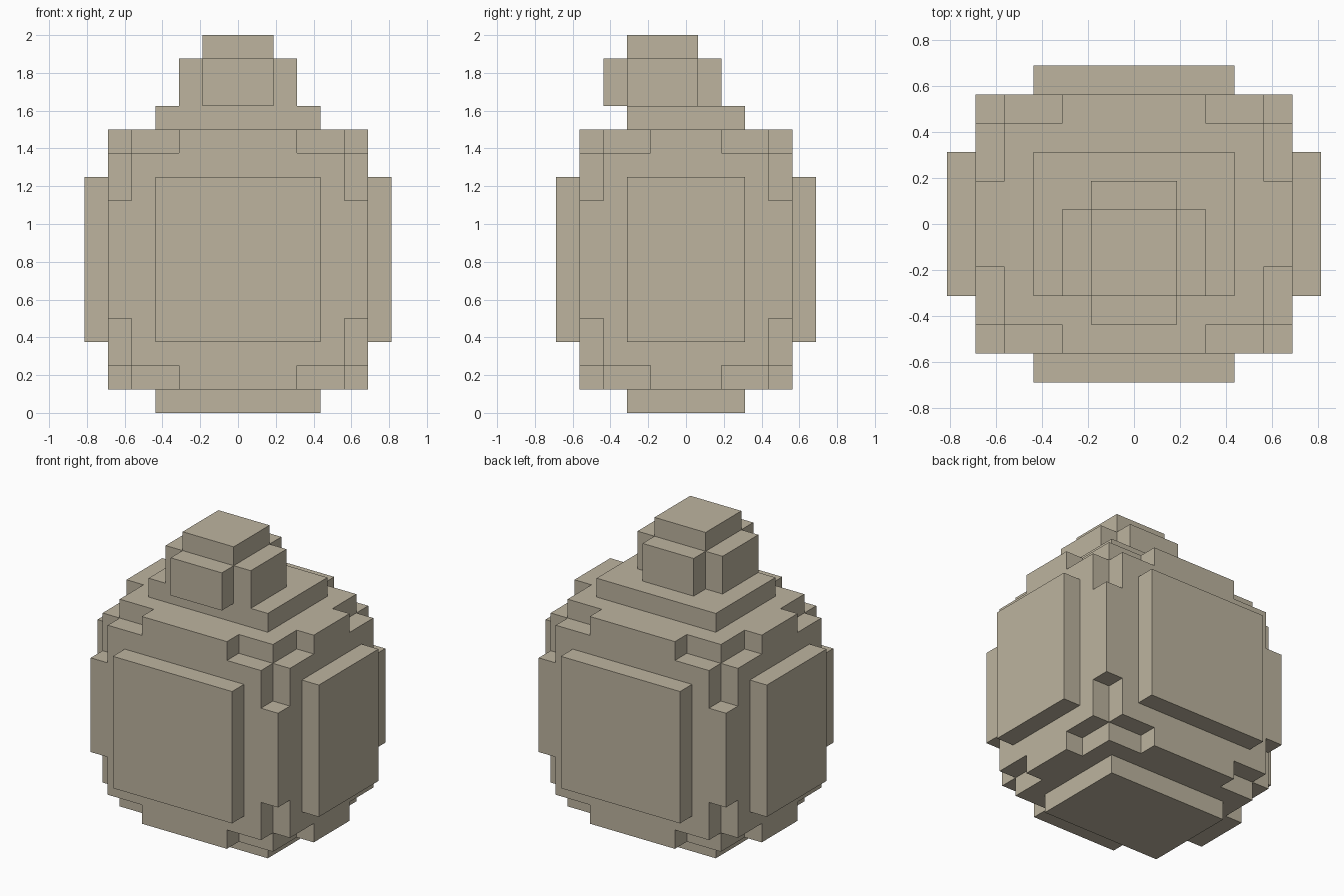
import bpy
import bmesh
from itertools import product
from mathutils import Vector

cube = bpy.data.objects.get("Cube")
if cube:
    bpy.data.objects.remove(cube, do_unlink=True)

U = 1 / 16  # half a block

stone = bpy.data.materials.new("beige_stone")
stone.use_nodes = True
COLOR = (0.508, 0.456, 0.347, 1)
stone.diffuse_color = COLOR
stone.node_tree.nodes["Principled BSDF"].inputs["Base Color"].default_value = COLOR


def finish(name, bm):
    bmesh.ops.recalc_face_normals(bm, faces=bm.faces)
    mesh = bpy.data.meshes.new(name)
    bm.to_mesh(mesh)
    bm.free()
    mesh.materials.append(stone)
    obj = bpy.data.objects.new(name, mesh)
    bpy.context.collection.objects.link(obj)
    return obj


def box(name, lo, hi):
    """Box between two corners given in half blocks."""
    lo, hi = Vector(lo) * U, Vector(hi) * U
    bm = bmesh.new()
    bmesh.ops.create_cube(bm, size=1)
    bmesh.ops.scale(bm, vec=hi - lo, verts=bm.verts)
    bmesh.ops.translate(bm, vec=(lo + hi) / 2, verts=bm.verts)
    return finish(name, bm)


# Body: a block whose edges are notched near all eight corners
PLANES = ((-11, -9, -5, 5, 9, 11), (-9, -7, -3, 3, 7, 9), (2, 4, 8, 18, 22, 24))


def solid(cell):
    if min(cell) < 0 or max(cell) > 4:
        return False
    near_corner = 2 not in cell
    on_edge = sum(i in (0, 4) for i in cell) >= 2
    return not (near_corner and on_edge)


bm = bmesh.new()
for cell in filter(solid, product(range(5), repeat=3)):
    for axis, side in product(range(3), (0, 1)):
        neighbour = list(cell)
        neighbour[axis] += 2 * side - 1
        if solid(neighbour):
            continue
        a, b = (axis + 1) % 3, (axis + 2) % 3
        ring = []
        for da, db in ((0, 0), (1, 0), (1, 1), (0, 1)):
            idx = list(cell)
            idx[axis] += side
            idx[a] += da
            idx[b] += db
            ring.append(bm.verts.new([PLANES[n][idx[n]] * U for n in range(3)]))
        bm.faces.new(ring if side else ring[::-1])
bmesh.ops.remove_doubles(bm, verts=bm.verts, dist=0.001)
bmesh.ops.dissolve_limit(bm, angle_limit=0.01, verts=bm.verts, edges=bm.edges)
finish("body", bm)

# Raised panels on the six sides
box("bottom_panel", (-7, -5, 0), (7, 5, 2))
box("top_panel", (-7, -5, 24), (7, 5, 26))
box("front_panel", (-7, -11, 6), (7, -9, 20))
box("back_panel", (-7, 9, 6), (7, 11, 20))
box("left_panel", (11, -5, 6), (13, 5, 20))
box("right_panel", (-13, -5, 6), (-11, 5, 20))

# Knob on top, set toward the front, with a lobe on each side
box("knob_core", (-3, -5, 26), (3, 1, 32))
box("knob_front_lobe", (-3, -7, 26), (3, -5, 30))
box("knob_back_lobe", (-3, 1, 26), (3, 3, 30))
box("knob_left_lobe", (3, -5, 26), (5, 1, 30))
box("knob_right_lobe", (-5, -5, 26), (-3, 1, 30))
